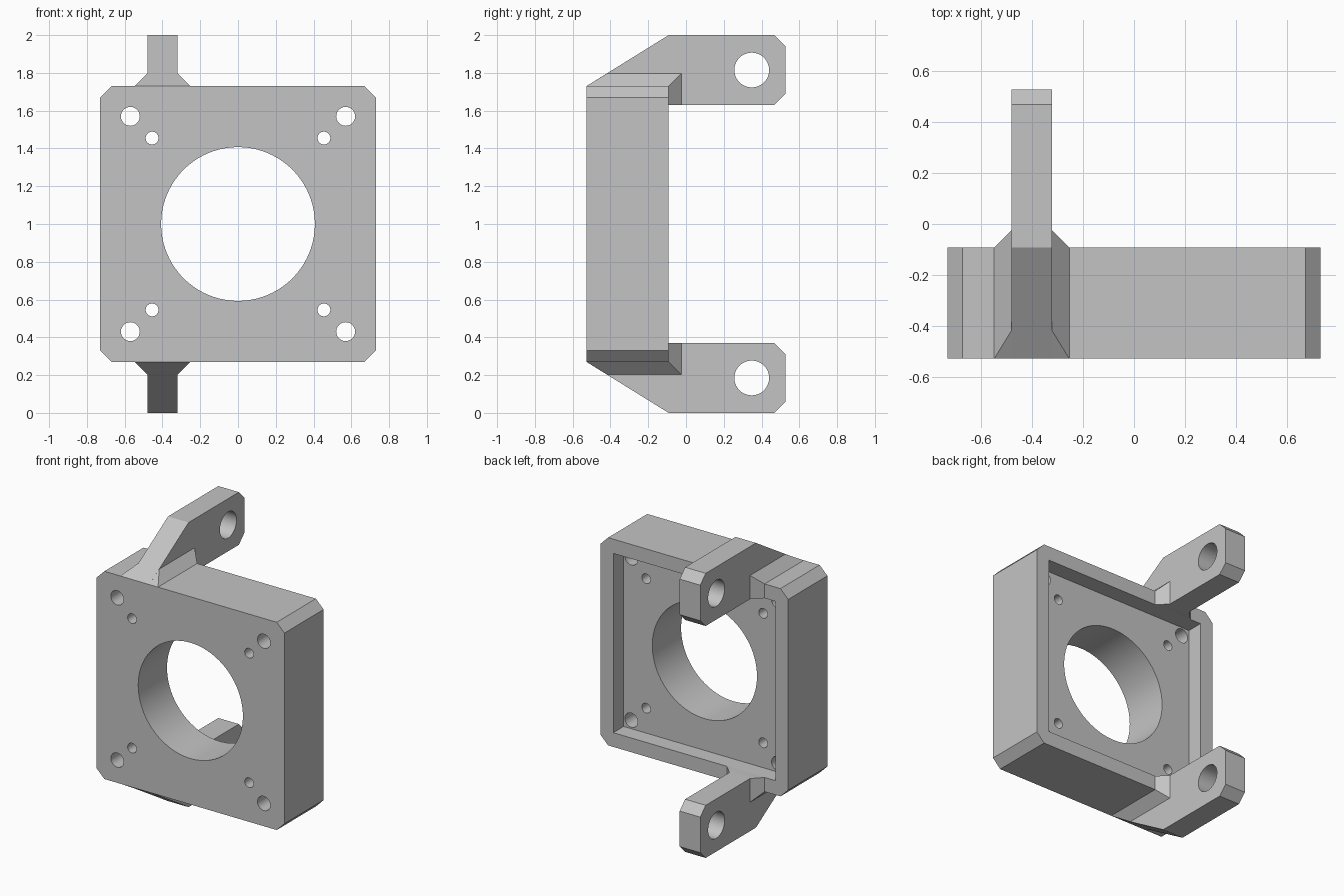
import bpy, bmesh, math
from mathutils import Vector

if "Cube" in bpy.data.objects:
    bpy.data.objects.remove(bpy.data.objects["Cube"], do_unlink=True)

grey = bpy.data.materials.new("light grey plastic")
grey.use_nodes = True
grey.diffuse_color = (0.55, 0.55, 0.55, 1)
grey.node_tree.nodes["Principled BSDF"].inputs["Base Color"].default_value = (0.55, 0.55, 0.55, 1)

FRONT, BACK, FLOOR = -0.527, -0.092, -0.207   # body front, rim and pocket floor
HALF, INNER, CHAMFER = 0.73, 0.63, 0.06
ARM_X, ARM_HALF, FLARE = -0.4, 0.08, 0.067
MID = 1.0                                     # height of the mirror plane


def make(name, bm):
    bmesh.ops.recalc_face_normals(bm, faces=bm.faces)
    mesh = bpy.data.meshes.new(name)
    bm.to_mesh(mesh)
    bm.free()
    mesh.materials.append(grey)
    ob = bpy.data.objects.new(name, mesh)
    bpy.context.collection.objects.link(ob)
    return ob


def prism(name, start, offset):
    bm = bmesh.new()
    face = bm.faces.new([bm.verts.new(p) for p in start])
    ext = bmesh.ops.extrude_face_region(bm, geom=[face])
    moved = [v for v in ext["geom"] if isinstance(v, bmesh.types.BMVert)]
    bmesh.ops.translate(bm, verts=moved, vec=Vector(offset))
    return make(name, bm)


def circle(a, b, r, n):
    steps = [2 * math.pi * i / n for i in range(n)]
    return [(a + r * math.cos(t), b + r * math.sin(t)) for t in steps]


def combine(ob, other, operation):
    mod = ob.modifiers.new(operation, "BOOLEAN")
    mod.operation, mod.solver, mod.object = operation, "EXACT", other
    bpy.context.view_layer.objects.active = ob
    bpy.ops.object.modifier_apply(modifier=mod.name)
    bpy.data.objects.remove(other, do_unlink=True)


def through_hole(ob, x, z, r, n):
    ring = [(a, FRONT - 0.1, b) for a, b in circle(x, z, r, n)]
    combine(ob, prism("hole_cutter", ring, (0, 1, 0)), "DIFFERENCE")


# Square body with chamfered corners
c = HALF - CHAMFER
outline = [(c, HALF), (HALF, c), (HALF, -c), (c, -HALF),
           (-c, -HALF), (-HALF, -c), (-HALF, c), (-c, HALF)]
body = prism("mount_body", [(x, FRONT, MID + z) for x, z in outline], (0, BACK - FRONT, 0))

# Shallow square pocket in the back
corners = [(INNER, INNER), (INNER, -INNER), (-INNER, -INNER), (-INNER, INNER)]
pocket = prism("pocket_cutter", [(x, FLOOR, MID + z) for x, z in corners], (0, 0.3, 0))
combine(body, pocket, "DIFFERENCE")

# Central bore and two sets of screw holes
through_hole(body, 0, MID, 0.407, 96)
for reach, radius in ((0.57, 0.05), (0.455, 0.034)):
    for sx in (-1, 1):
        for sz in (-1, 1):
            through_hole(body, sx * reach, MID + sz * reach, radius, 32)

# Hinge arms: height measured outward from the mirror plane
arm_profile = [(FRONT, HALF), (BACK, 1), (0.467, 1), (0.527, 0.94), (0.527, 0.69),
               (0.467, INNER), (BACK, INNER), (-0.15, 0.68), (-0.5, 0.7)]
flare_inner = [(FRONT, HALF), (-0.418, HALF + FLARE), (BACK + FLARE, HALF + FLARE),
               (BACK + FLARE, INNER), (BACK, INNER), (-0.5, 0.7)]
flare_outer = [(FRONT, HALF), (BACK, HALF), (BACK, INNER), (-0.5, 0.7)]


def arm(name, s):
    ob = prism(name, [(ARM_X - ARM_HALF, y, MID + s * z) for y, z in arm_profile],
               (2 * ARM_HALF, 0, 0))
    # Flared root that blends the arm into the body
    bm = bmesh.new()
    for half, section in ((ARM_HALF, flare_inner), (ARM_HALF + FLARE, flare_outer)):
        for side in (-1, 1):
            for y, z in section:
                bm.verts.new((ARM_X + side * half, y, MID + s * z))
    hull = bmesh.ops.convex_hull(bm, input=bm.verts)
    spare = {g for g in hull["geom_interior"] if isinstance(g, bmesh.types.BMVert)}
    bmesh.ops.delete(bm, geom=list(spare), context="VERTS")
    bmesh.ops.dissolve_limit(bm, angle_limit=0.01, verts=bm.verts, edges=bm.edges)
    combine(ob, make("arm_root", bm), "UNION")
    # Pivot hole
    ring = [(ARM_X - 0.3, y, MID + s * z) for y, z in circle(0.348, 0.815, 0.092, 48)]
    combine(ob, prism("pivot_cutter", ring, (0.6, 0, 0)), "DIFFERENCE")
    return ob


parts = [body, arm("upper_arm", 1), arm("lower_arm", -1)]

# Smooth bores, crisp edges
bpy.ops.object.select_all(action="DESELECT")
for ob in parts:
    ob.select_set(True)
bpy.context.view_layer.objects.active = body
bpy.ops.object.shade_smooth_by_angle(angle=math.radians(25))
